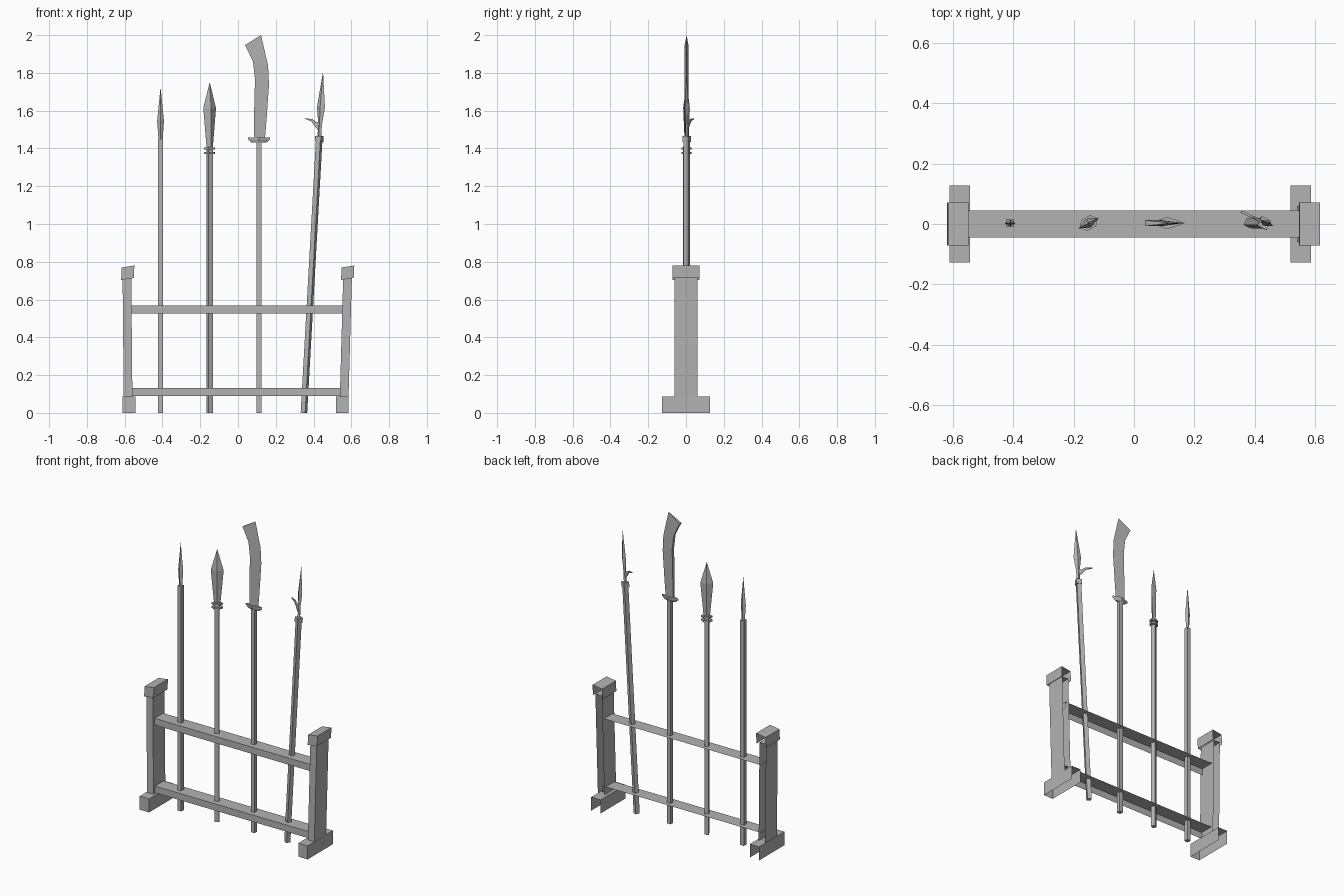
import bpy
import bmesh
from math import radians, cos, sin, tau
from mathutils import Matrix, Vector

cube = bpy.data.objects.get("Cube")
if cube:
    bpy.data.objects.remove(cube, do_unlink=True)

GREY = (0.45, 0.45, 0.45, 1.0)
grey = bpy.data.materials.new("plain grey")
grey.use_nodes = True
grey.diffuse_color = GREY
grey.node_tree.nodes["Principled BSDF"].inputs["Base Color"].default_value = GREY


def finish(name, bm, matrix=Matrix()):
    mesh = bpy.data.meshes.new(name)
    bm.to_mesh(mesh)
    bm.free()
    mesh.materials.append(grey)
    obj = bpy.data.objects.new(name, mesh)
    obj.matrix_world = matrix
    bpy.context.collection.objects.link(obj)
    return obj


def skin(name, rings, matrix=Matrix()):
    """Join equal-length rings of points into a closed solid."""
    bm = bmesh.new()
    loops = [[bm.verts.new(p) for p in ring] for ring in rings]
    n = len(loops[0])
    for low, high in zip(loops, loops[1:]):
        for i in range(n):
            j = (i + 1) % n
            bm.faces.new((low[i], low[j], high[j], high[i]))
    bm.faces.new(loops[0][::-1])
    bm.faces.new(loops[-1])
    bmesh.ops.remove_doubles(bm, verts=bm.verts, dist=0.0002)
    bmesh.ops.recalc_face_normals(bm, faces=bm.faces)
    return finish(name, bm, matrix)


def square(z, half):
    return [(sx * half, sy * half, z) for sx, sy in ((-1, -1), (1, -1), (1, 1), (-1, 1))]


def oval(z, hx, hy, sides=4):
    return [(hx * cos(tau * i / sides), hy * sin(tau * i / sides), z) for i in range(sides)]


def open_box(name, x, z, width, height, depth, lean=0.0, slope=0.0):
    """Box open at the back and underneath; lean shifts the top, slope lifts the +x side."""
    bm = bmesh.new()
    bmesh.ops.create_cube(bm, size=1)
    hidden = [f for f in bm.faces if f.normal.y > 0.9 or f.normal.z < -0.9]
    bmesh.ops.delete(bm, geom=hidden, context="FACES")
    for v in bm.verts:
        side, up = v.co.x, v.co.z + 0.5
        v.co = Vector((x + side * width + up * lean, v.co.y * depth,
                       z + up * height + side * slope))
    return finish(name, bm)


# Rack: feet, leaning posts, caps and two rails
for label, foot_x, post_x, lean, cap_x in (("right", -0.577, -0.582, -0.006, -0.585),
                                           ("left", 0.552, 0.562, 0.018, 0.579)):
    open_box(label + "_foot", foot_x, 0, 0.067, 0.087, 0.256)
    open_box(label + "_post", post_x, 0.08, 0.046, 0.64, 0.12, lean)
    open_box(label + "_cap", cap_x, 0.709, 0.067, 0.066, 0.142, 0.003, 0.01)
for label, z in (("lower", 0.09), ("upper", 0.525)):
    open_box(label + "_rail", 0, z, 1.13, 0.043, 0.088)


def place(x, yaw=0.0, tilt=0.0):
    return (Matrix.Translation((x, 0.003, 0)) @ Matrix.Rotation(radians(tilt), 4, "Y")
            @ Matrix.Rotation(radians(yaw), 4, "Z"))


def pole(name, top, matrix):
    skin(name, [square(0, 0.013), square(top, 0.013)], matrix)


# Slim spear
slim = place(-0.41)
pole("slim_spear_pole", 1.447, slim)
skin("slim_spear_head", [oval(1.447, 0.011, 0.009), oval(1.545, 0.018, 0.011),
                         oval(1.725, 0, 0)], slim)

# Broad spear with two rings
broad = place(-0.15, 28)
pole("broad_spear_pole", 1.41, broad)
for label, z in (("lower", 1.37), ("upper", 1.394)):
    skin(label + "_spear_ring", [oval(z, 0.033, 0.024, 6), oval(z + 0.011, 0.033, 0.024, 6)],
         broad)
skin("broad_spear_head", [oval(1.405, 0.019, 0.012), oval(1.615, 0.038, 0.016),
                          oval(1.75, 0, 0)], broad)

# Curved blade with a thick spine and a sharp edge
glaive = place(0.111)
pole("glaive_pole", 1.45, glaive)
skin("glaive_guard", [oval(1.432, 0.04, 0.014), oval(1.448, 0.058, 0.02),
                      oval(1.458, 0.058, 0.02)], glaive)
spine = [(0.085, 1.455), (0.085, 1.58), (0.09, 1.767), (0.079, 1.862), (0.037, 1.947)]
edge = [(0.143, 1.455), (0.153, 1.58), (0.164, 1.74), (0.159, 1.84), (0.122, 2.0)]
skin("glaive_blade", [[(sx, -0.01, sz), (ex, 0, ez), (sx, 0.01, sz)]
                      for (sx, sz), (ex, ez) in zip(spine, edge)],
     Matrix.Translation((0, 0.003, 0)))

# Leaning hooked spear
hooked = place(0.349, -25, 3.2)
pole("hooked_spear_pole", 1.45, hooked)
skin("hooked_spear_collar", [square(1.437, 0.017), square(1.468, 0.017)], hooked)
skin("hooked_spear_head", [oval(1.468, 0.011, 0.009), oval(1.53, 0.011, 0.008),
                           oval(1.62, 0.023, 0.011), oval(1.812, 0, 0)], hooked)
hook = [(0.0, 1.49, 1.535), (-0.025, 1.515, 1.54), (-0.05, 1.543, 1.556), (-0.09, 1.555, 1.557)]
skin("hooked_spear_barb", [[(x, -0.004, low), (x, 0.004, low), (x, 0.004, high), (x, -0.004, high)]
                           for x, low, high in hook], hooked)
